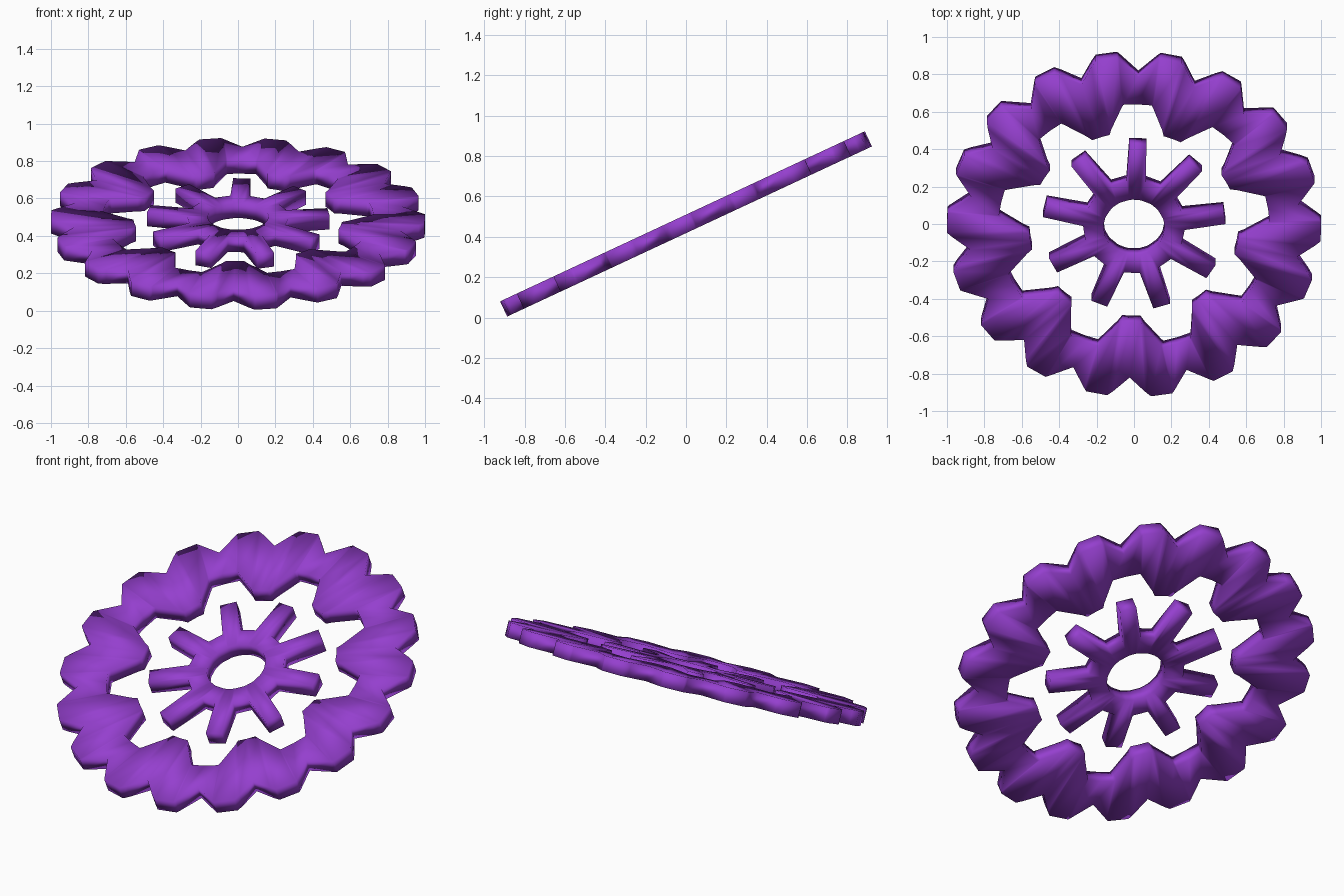
import bpy, bmesh
from math import radians, sin, cos
from mathutils import Matrix

if "Cube" in bpy.data.objects:
    bpy.data.objects.remove(bpy.data.objects["Cube"])

TILT = radians(25)
HALF = 0.0415      # half thickness of the plate
CENTRE_Z = 0.464

mat = bpy.data.materials.new("purple")
mat.diffuse_color = (0.30, 0.05, 0.62, 1)
mat.use_nodes = True
mat.node_tree.nodes["Principled BSDF"].inputs["Base Color"].default_value = mat.diffuse_color


def toothed_plate(name, pattern, repeats, phase):
    """Closed band of given thickness; pattern rows are (angle, outer r, inner r)."""
    bm = bmesh.new()
    cols = []
    for k in range(repeats):
        for ang, outer, inner in pattern:
            a = radians(ang + phase + k * 360 / repeats)
            cols.append([bm.verts.new((r * cos(a), r * sin(a), z)) for r, z in
                         ((outer, -HALF), (outer, HALF), (inner, HALF), (inner, -HALF))])
    for i, c in enumerate(cols):
        d = cols[(i + 1) % len(cols)]
        for j in range(4):
            n = (j + 1) % 4
            f = bm.faces.new((c[j], d[j], d[n], c[n]))
            f.smooth = True
    bmesh.ops.recalc_face_normals(bm, faces=bm.faces)
    # tip the plate upwards at the back
    bm.transform(Matrix.Translation((0, 0, CENTRE_Z)) @ Matrix.Rotation(TILT, 4, 'X'))
    me = bpy.data.meshes.new(name)
    bm.to_mesh(me)
    bm.free()
    me.materials.append(mat)
    ob = bpy.data.objects.new(name, me)
    bpy.context.collection.objects.link(ob)
    return ob


# outer ring: 18 teeth outside, 9 wide teeth inside
toothed_plate("outer_ring", [
    (-3.3, 1.001, 0.591), (3.3, 1.001, 0.712), (4, 0.989, 0.725),
    (10, 0.887, 0.725), (16, 0.989, 0.725), (16.7, 1.001, 0.712),
    (23.3, 1.001, 0.591), (25, 0.972, 0.56), (30, 0.887, 0.56),
    (35, 0.972, 0.56)], 9, -1.5)

# inner gear: 9 long teeth around a round hole
toothed_plate("inner_gear", [
    (-11, 0.272, 0.163), (-5.4, 0.49, 0.163),
    (5.4, 0.49, 0.163), (11, 0.272, 0.163)], 9, 7.6)
